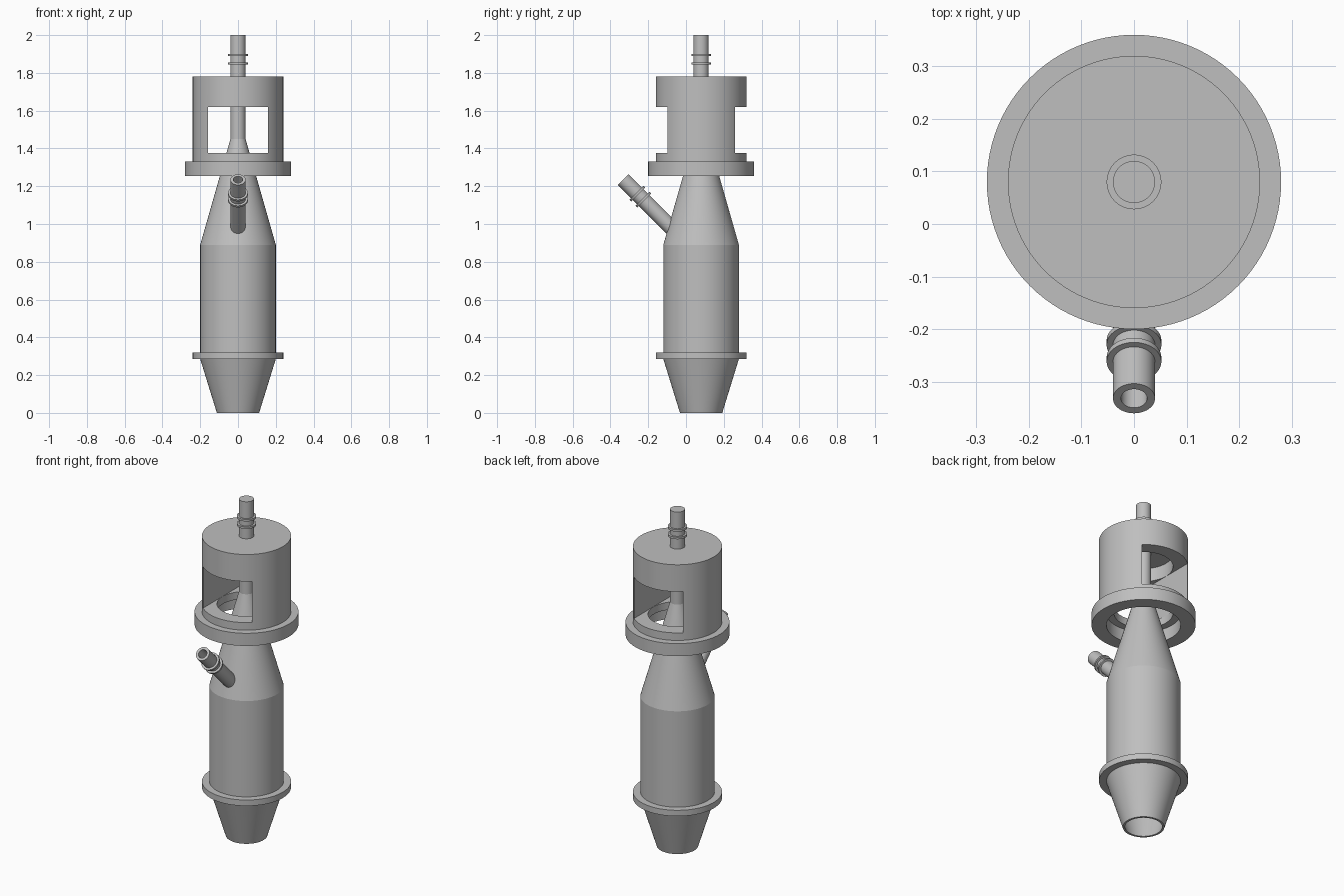
import bpy, bmesh, math
from mathutils import Matrix, Vector

cube = bpy.data.objects.get("Cube")
if cube:
    bpy.data.objects.remove(cube, do_unlink=True)

AXIS_Y = 0.08          # main axis sits slightly behind the centre
SEGMENTS = 96

grey = bpy.data.materials.new("satin_grey")
grey.use_nodes = True
grey.diffuse_color = (0.52, 0.52, 0.52, 1)
grey.node_tree.nodes["Principled BSDF"].inputs["Base Color"].default_value = grey.diffuse_color


def add_object(name, bm):
    bmesh.ops.recalc_face_normals(bm, faces=bm.faces)
    mesh = bpy.data.meshes.new(name)
    bm.to_mesh(mesh)
    bm.free()
    mesh.materials.append(grey)
    obj = bpy.data.objects.new(name, mesh)
    bpy.context.collection.objects.link(obj)
    return obj


def activate(obj):
    bpy.ops.object.select_all(action='DESELECT')
    obj.select_set(True)
    bpy.context.view_layer.objects.active = obj


def smooth(obj):
    activate(obj)
    bpy.ops.object.shade_smooth_by_angle(angle=math.radians(12))


def lathe(name, profile, closed=False, matrix=None, segments=SEGMENTS):
    """Revolve (radius, height) points around the part's own z axis."""
    bm = bmesh.new()
    verts = [bm.verts.new((r, 0, z)) for r, z in profile]
    pairs = list(zip(verts, verts[1:]))
    if closed:
        pairs.append((verts[-1], verts[0]))
    edges = [bm.edges.new(p) for p in pairs]
    bmesh.ops.spin(bm, geom=verts + edges, cent=(0, 0, 0), axis=(0, 0, 1),
                   angle=math.tau, steps=segments, use_duplicate=False)
    bmesh.ops.remove_doubles(bm, verts=bm.verts, dist=1e-5)
    bm.transform(matrix or Matrix.Translation((0, AXIS_Y, 0)))
    obj = add_object(name, bm)
    smooth(obj)
    return obj


def ring(name, inner, outer, low, high, matrix=None):
    return lathe(name, [(inner, low), (outer, low), (outer, high), (inner, high)],
                 True, matrix)


# Hollow body: open lower cone, barrel, upper cone and closed top stem
lathe("body_and_stem", [(0, 1.43), (0.03, 1.43), (0.188, 0.885), (0.188, 0.287),
                        (0.1, 0), (0.112, 0), (0.2, 0.285), (0.2, 0.89),
                        (0.04, 1.45), (0.04, 2), (0, 2)])
ring("lower_flange", 0.195, 0.24, 0.285, 0.32)

# Cap housing: bored from below, with a window cut straight through
cap = lathe("cap_housing", [(0, 1.78), (0.24, 1.78), (0.24, 1.33),
                            (0.159, 1.33), (0.159, 1.70), (0, 1.70)])
bm = bmesh.new()
bmesh.ops.create_cube(bm, size=1, matrix=Matrix.Translation((0, AXIS_Y, 1.4975))
                      @ Matrix.Diagonal((0.32, 1, 0.245, 1)))
cutter = add_object("window_cutter", bm)
cutter.hide_render = True
cut = cap.modifiers.new("window", 'BOOLEAN')
cut.operation = 'DIFFERENCE'
cut.solver = 'EXACT'
cut.object = cutter
activate(cap)
bpy.ops.object.modifier_move_to_index(modifier=cut.name, index=0)
bpy.ops.object.modifier_apply(modifier=cut.name)
bpy.data.objects.remove(cutter, do_unlink=True)
smooth(cap)

# Wide collar under the cap
ring("cap_collar", 0.2, 0.28, 1.255, 1.33)

# Side inlet: angled hollow tube, its open tip at the local origin
inlet = Matrix.Translation((0, -0.332, 1.235)) @ Matrix.Rotation(math.radians(45), 4, 'X')
lathe("side_inlet", [(0, -0.3), (0.025, -0.3), (0.025, 0), (0.04, 0),
                     (0.04, -0.39), (0, -0.39)], False, inlet, 48)

# Pairs of hose ribs on the stem and the inlet
stem_tip = Matrix.Translation((0, AXIS_Y, 2))
for part, matrix in (("stem", stem_tip), ("inlet", inlet)):
    for label, depth in (("outer", 0.105), ("inner", 0.15)):
        ring(f"{part}_{label}_rib", 0.036, 0.052, -depth - 0.006, -depth + 0.006, matrix)
